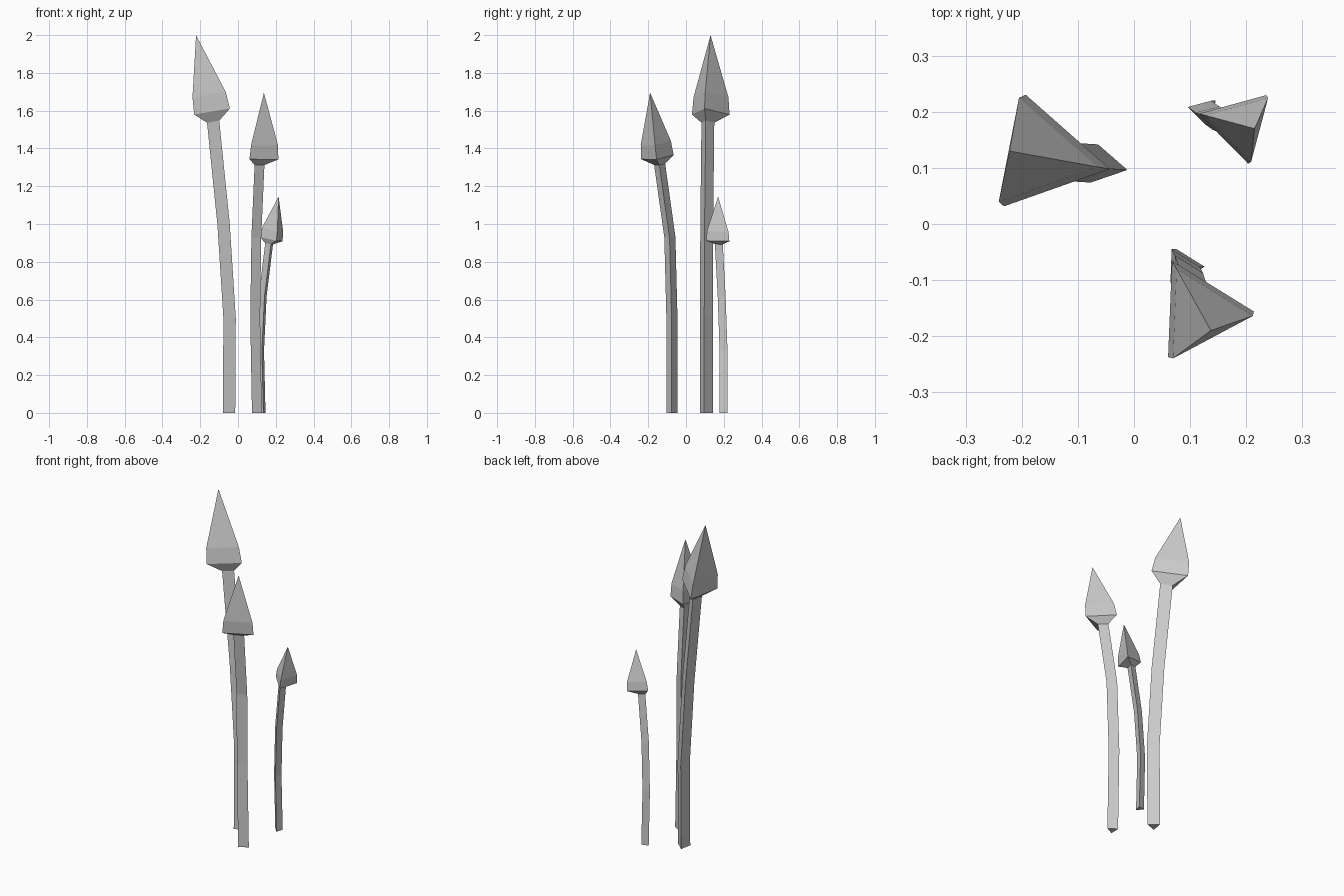
import bpy, bmesh, math
from mathutils import Vector

old = bpy.data.objects.get("Cube")
if old:
    bpy.data.objects.remove(old, do_unlink=True)

# Single plain grey
GREY = (0.6, 0.6, 0.6, 1.0)
grey = bpy.data.materials.new("plain_grey")
grey.use_nodes = True
grey.diffuse_color = GREY
grey.node_tree.nodes["Principled BSDF"].inputs["Base Color"].default_value = GREY

UP = Vector((0, 0, 1))


def ring(bm, center, axis, radius, turn):
    """Three-sided ring square to the axis."""
    tilt = UP.rotation_difference(axis)
    corners = [turn + i * math.tau / 3 for i in range(3)]
    return [bm.verts.new(center + tilt @ Vector((radius * math.cos(a), radius * math.sin(a), 0)))
            for a in corners]


def bridge(bm, low, high):
    for i in range(3):
        j = (i + 1) % 3
        bm.faces.new((low[i], low[j], high[j], high[i]))


def finish(bm, name):
    bmesh.ops.recalc_face_normals(bm, faces=bm.faces)
    mesh = bpy.data.meshes.new(name)
    bm.to_mesh(mesh)
    bm.free()
    mesh.materials.append(grey)
    bpy.context.collection.objects.link(bpy.data.objects.new(name, mesh))


def reed(size, path, widest, tip, stem_radius, head_radius, degrees):
    turn = math.radians(degrees)
    path = [Vector(p) for p in path]
    widest, tip = Vector(widest), Vector(tip)
    lean = (tip - path[-1]).normalized()

    # Bent three-sided stem, flat on the ground
    bm = bmesh.new()
    rings = []
    for i, p in enumerate(path):
        axis = UP if i == 0 else lean
        if 0 < i < len(path) - 1:
            axis = (path[i + 1] - path[i - 1]).normalized()
        rings.append(ring(bm, p, axis, stem_radius, turn))
    for low, high in zip(rings, rings[1:]):
        bridge(bm, low, high)
    bm.faces.new(rings[0])
    finish(bm, size + "_stem")

    # Pointed head: flared collar, bulging shoulder, tip
    bm = bmesh.new()
    neck = ring(bm, path[-1], lean, stem_radius, turn)
    wide = ring(bm, widest, lean, head_radius, turn)
    shoulder = ring(bm, widest.lerp(tip, 0.22), lean, head_radius * 0.93, turn)
    bridge(bm, neck, wide)
    bridge(bm, wide, shoulder)
    point = bm.verts.new(tip)
    for i in range(3):
        bm.faces.new((shoulder[i], shoulder[(i + 1) % 3], point))
    finish(bm, size + "_head")


reed("tall", [(-.054, .104, 0), (-.051, .104, .5), (-.083, .106, 1.0), (-.138, .112, 1.54)],
     (-.156, .12, 1.59), (-.222, .13, 2.0), .04, .117, -11)
reed("middle", [(.092, -.075, 0), (.083, -.075, .5), (.089, -.086, .93), (.106, -.14, 1.315)],
     (.114, -.153, 1.35), (.137, -.19, 1.695), .034, .1, -2)
reed("short", [(.128, .202, 0), (.12, .202, .33), (.134, .192, .62), (.168, .177, .895)],
     (.185, .178, .917), (.215, .17, 1.145), .025, .073, 45)
